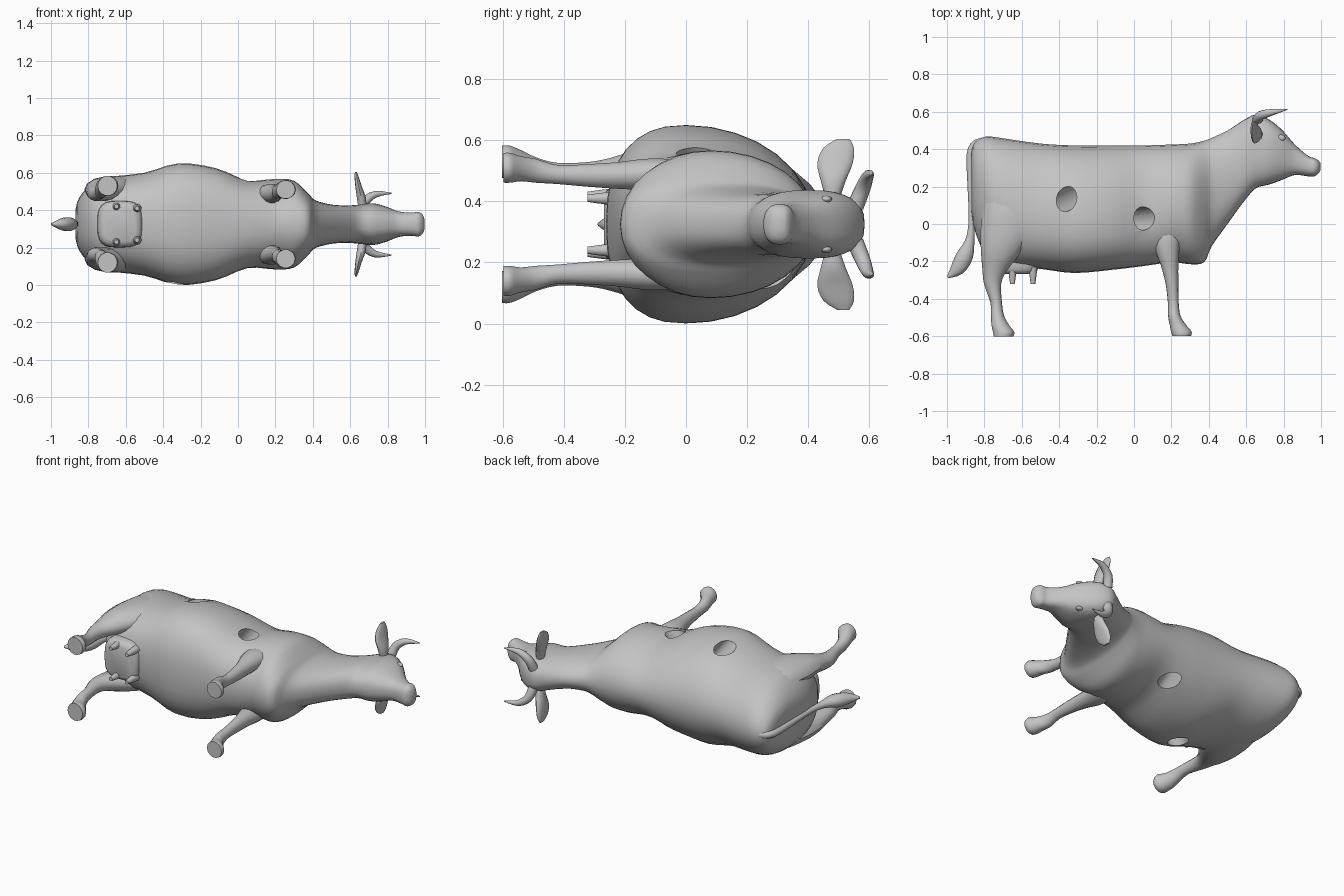
import bpy, bmesh, math
from mathutils import Vector

MID = 0.325          # height of the animal's symmetry plane (it lies on its side)
grey = bpy.data.materials.new("light_grey")
grey.diffuse_color = (0.55, 0.55, 0.55, 1)


def smooth_rows(rows, n):
    """Catmull-Rom interpolation of tuples."""
    out = []
    for i in range(len(rows) - 1):
        a, b, c, d = (rows[max(i - 1, 0)], rows[i], rows[i + 1], rows[min(i + 2, len(rows) - 1)])
        for k in range(n):
            t = k / n
            out.append(tuple(q + 0.5 * t * (r - p + t * (2 * p - 5 * q + 4 * r - s + t * (3 * (q - r) + s - p)))
                             for p, q, r, s in zip(a, b, c, d)))
    return out + [rows[-1]]


def loft(name, rings):
    """Skin a list of rings and cap both ends."""
    bm = bmesh.new()
    vs = [[bm.verts.new((p[0], p[1], p[2] + MID)) for p in ring] for ring in rings]
    n = len(vs[0])
    for a, b in zip(vs, vs[1:]):
        for i in range(n):
            bm.faces.new((a[i], a[(i + 1) % n], b[(i + 1) % n], b[i]))
    bm.faces.new(vs[0])
    bm.faces.new(vs[-1])
    bmesh.ops.recalc_face_normals(bm, faces=bm.faces)
    me = bpy.data.meshes.new(name)
    bm.to_mesh(me)
    bm.free()
    me.materials.append(grey)
    ob = bpy.data.objects.new(name, me)
    bpy.context.collection.objects.link(ob)
    return ob


def tube(name, rows, ref, axis=None, n=3, sides=14, power=1.0):
    """Rows are x, y, z, half width, half depth; axis fixes the section normal."""
    rows = smooth_rows(rows, n)
    pts = [Vector(r[:3]) for r in rows]
    rings = []
    for i, r in enumerate(rows):
        t = Vector(axis) if axis else (pts[min(i + 1, len(pts) - 1)] - pts[max(i - 1, 0)]).normalized()
        u = t.cross(Vector(ref)).normalized()
        v = t.cross(u)
        ring = []
        for k in range(sides):
            c, s = math.cos(2 * math.pi * k / sides), math.sin(2 * math.pi * k / sides)
            ring.append(pts[i] + u * r[3] * math.copysign(abs(c) ** power, c)
                        + v * r[4] * math.copysign(abs(s) ** power, s))
        rings.append(ring)
    return loft(name, rings)


def ball(name, loc, size):
    bpy.ops.mesh.primitive_uv_sphere_add(segments=16, ring_count=10,
                                         location=(loc[0], loc[1], loc[2] + MID))
    ob = bpy.context.object
    ob.name = name
    ob.scale = size
    ob.data.materials.append(grey)
    return ob


# torso, neck and head: x, top, bottom, half width, level of greatest width
body_rows = [
    (-0.868, 0.39, 0.06, 0.08, 0.25), (-0.85, 0.44, -0.04, 0.14, 0.20),
    (-0.79, 0.468, -0.17, 0.21, 0.14), (-0.70, 0.458, -0.22, 0.25, 0.10),
    (-0.50, 0.43, -0.24, 0.275, 0.03), (-0.32, 0.42, -0.262, 0.325, 0.0),
    (-0.12, 0.42, -0.245, 0.30, 0.0), (0.05, 0.42, -0.225, 0.235, 0.04),
    (0.20, 0.425, -0.205, 0.242, 0.08), (0.30, 0.43, -0.215, 0.232, 0.08),
    (0.375, 0.445, -0.205, 0.165, 0.10), (0.415, 0.46, -0.12, 0.127, 0.16),
    (0.50, 0.50, 0.0, 0.105, 0.24), (0.58, 0.552, 0.11, 0.10, 0.32),
    (0.65, 0.585, 0.19, 0.105, 0.40), (0.72, 0.56, 0.21, 0.112, 0.40),
    (0.79, 0.505, 0.235, 0.095, 0.39), (0.86, 0.425, 0.262, 0.068, 0.34),
    (0.93, 0.365, 0.255, 0.062, 0.31), (0.965, 0.352, 0.255, 0.066, 0.305),
    (0.988, 0.338, 0.272, 0.05, 0.305), (0.998, 0.325, 0.292, 0.022, 0.307),
]


def body_ring(row, sides=32):
    x, top, bot, w, wy = row
    up = 1 - 0.28 * min(max((x - 0.5) / 0.15, 0), 1)           # boxier head
    down = 0.82 + 0.2 * max(0, 1 - abs(x - 0.24) / 0.16)       # leaner brisket
    ring = []
    for k in range(sides):
        c, s = math.cos(2 * math.pi * k / sides), math.sin(2 * math.pi * k / sides)
        e, h = (up, top - wy) if s > 0 else (down, wy - bot)
        ring.append((x, wy + h * math.copysign(abs(s) ** e, s), w * math.copysign(abs(c) ** e, c)))
    return ring


body = loft("body", [body_ring(r) for r in smooth_rows(body_rows, 3)])

# two slanting round tunnels through the torso
for i, (p, q) in enumerate((((-0.345, 0.14, 0.60), (-0.015, 0.295, 0.15)),
                            ((0.05, 0.03, 0.56), (-0.33, -0.02, 0.03)))):
    p, q = Vector(p), Vector(q)
    d = (q - p) * 0.3
    a, b = p - d - Vector((0, 0, MID)), q + d - Vector((0, 0, MID))
    cutter = tube("tunnel_cutter_%d" % i, [(*a, 0.062, 0.062), (*b, 0.062, 0.062)],
                  (0, 1, 0), axis=(0, 0, 1), n=1, sides=28)
    mod = body.modifiers.new("tunnel", 'BOOLEAN')
    mod.operation, mod.solver, mod.object = 'DIFFERENCE', 'EXACT', cutter
    bpy.context.view_layer.update()
    with bpy.context.temp_override(object=body, active_object=body):
        bpy.ops.object.modifier_apply(modifier="tunnel")
    bpy.data.objects.remove(cutter)

# legs, ears, horns, eyes and teats on both sides
front_leg = [(0.18, 0.03, 0.14, 0.08, 0.05), (0.175, -0.06, 0.16, 0.075, 0.055),
             (0.178, -0.14, 0.163, 0.064, 0.052), (0.19, -0.22, 0.16, 0.047, 0.045),
             (0.203, -0.32, 0.16, 0.034, 0.038), (0.21, -0.42, 0.163, 0.029, 0.032),
             (0.215, -0.49, 0.175, 0.033, 0.04), (0.235, -0.54, 0.182, 0.044, 0.042),
             (0.253, -0.575, 0.185, 0.055, 0.05), (0.255, -0.598, 0.185, 0.05, 0.05)]
hind_leg = [(-0.66, 0.26, 0.14, 0.11, 0.05), (-0.66, 0.12, 0.18, 0.14, 0.07),
            (-0.67, -0.03, 0.185, 0.15, 0.075), (-0.71, -0.15, 0.185, 0.108, 0.062),
            (-0.745, -0.25, 0.17, 0.065, 0.048), (-0.756, -0.32, 0.165, 0.046, 0.04),
            (-0.737, -0.42, 0.168, 0.031, 0.034), (-0.73, -0.49, 0.18, 0.035, 0.04),
            (-0.715, -0.54, 0.198, 0.047, 0.046), (-0.697, -0.578, 0.205, 0.057, 0.054),
            (-0.698, -0.602, 0.205, 0.052, 0.054)]
horn = [(0.66, 0.555, 0.06, 0.028, 0.028), (0.678, 0.58, 0.12, 0.025, 0.025),
        (0.735, 0.597, 0.16, 0.018, 0.018), (0.82, 0.613, 0.165, 0.003, 0.003)]
ear = [(0.665, 0.48, 0.08, 0.022, 0.02), (0.66, 0.482, 0.14, 0.04, 0.025),
       (0.645, 0.488, 0.20, 0.058, 0.018), (0.635, 0.50, 0.25, 0.05, 0.012),
       (0.63, 0.515, 0.28, 0.02, 0.005)]
DOWN = (0, -1, 0)
for side, label in ((1, "left"), (-1, "right")):
    def flip(rows):
        return [(r[0], r[1], r[2] * side, r[3], r[4]) for r in rows]
    tube("front_leg_" + label, flip(front_leg), (0, 0, 1), DOWN)
    tube("hind_leg_" + label, flip(hind_leg), (0, 0, 1), DOWN)
    tube("horn_" + label, flip(horn), (0, 1, 0))
    tube("ear_" + label, flip(ear), (1, 0, 0), (0, 0, side))
    ball("eye_" + label, (0.785, 0.46, 0.082 * side), (0.025, 0.018, 0.012))
    for x, z in ((-0.65, 0.095), (-0.54, 0.085)):
        tube("teat_" + label, [(x, -0.23, z * side, 0.024, 0.024),
                               (x, -0.28, z * side, 0.018, 0.018),
                               (x, -0.322, z * side, 0.012, 0.012)], (0, 0, 1))

# udder and tail
tube("udder", [(-0.63, -0.08, 0, 0.13, 0.12), (-0.63, -0.20, 0, 0.122, 0.125),
               (-0.63, -0.25, 0, 0.112, 0.118), (-0.63, -0.268, 0, 0.085, 0.095)],
     (0, 0, 1), DOWN, sides=24, power=0.6)
tube("tail", [(-0.78, 0.44, 0, 0.02, 0.02), (-0.842, 0.43, 0, 0.022, 0.022),
              (-0.875, 0.37, 0, 0.02, 0.02), (-0.873, 0.20, 0, 0.017, 0.017),
              (-0.868, 0.02, 0, 0.016, 0.016), (-0.878, -0.09, 0, 0.025, 0.022),
              (-0.905, -0.17, 0, 0.045, 0.038), (-0.945, -0.24, 0, 0.038, 0.03),
              (-0.997, -0.285, 0, 0.006, 0.006)], (0, 0, 1))

# smooth shading with crisp edges
bpy.ops.object.select_all(action='SELECT')
bpy.context.view_layer.objects.active = body
bpy.ops.object.shade_smooth_by_angle(angle=math.radians(40))
